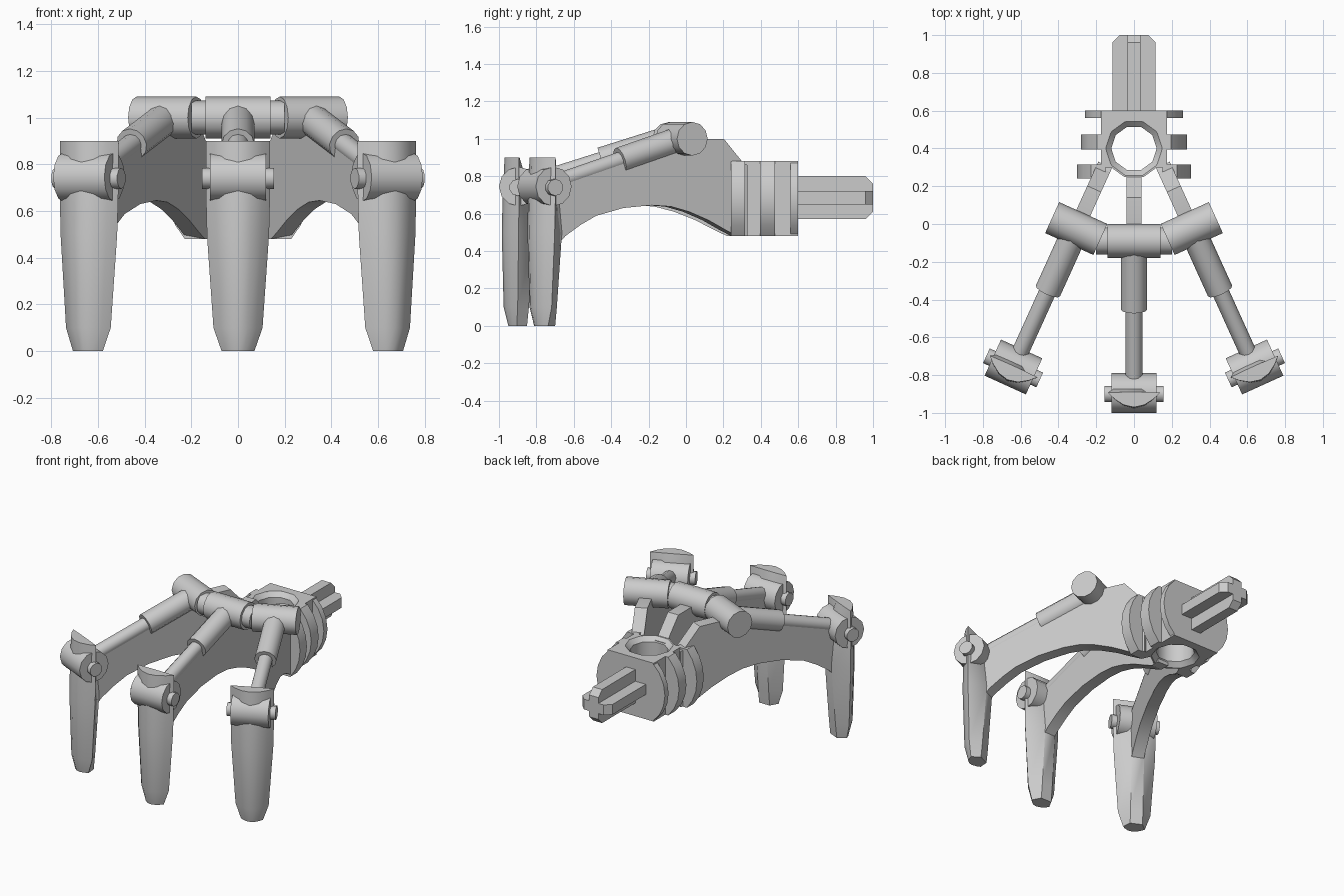
import bpy, bmesh
from math import sin, cos, asin, pi, radians
from mathutils import Matrix, Vector

if "Cube" in bpy.data.objects:
    bpy.data.objects.remove(bpy.data.objects["Cube"])

PIVOT = Vector((0, 0.65, 0))          # the three fingers fan out around this point
FAN = radians(24.4)


def finish(name, bm, angle=40):
    bmesh.ops.recalc_face_normals(bm, faces=bm.faces)
    me = bpy.data.meshes.new(name)
    bm.to_mesh(me)
    bm.free()
    me.shade_smooth()
    me.set_sharp_from_angle(angle=radians(angle))
    ob = bpy.data.objects.new(name, me)
    bpy.context.collection.objects.link(ob)
    return ob


def loft(name, rings, angle=40):
    bm = bmesh.new()
    vs = [[bm.verts.new(p) for p in r] for r in rings]
    n = len(vs[0])
    for a, b in zip(vs, vs[1:]):
        for i in range(n):
            bm.faces.new((a[i], a[(i + 1) % n], b[(i + 1) % n], b[i]))
    bm.faces.new(vs[0])
    bm.faces.new(vs[-1])
    return finish(name, bm, angle)


def prism(name, pts, axis, lo, hi, angle=20):
    """Extrude a 2D outline along axis 0, 1 or 2."""
    def ring(h):
        out = []
        for p in pts:
            q = list(p)
            q.insert(axis, h)
            out.append(q)
        return out
    return loft(name, [ring(lo), ring(hi)], angle)


def rod(name, a, b, r, sides=12):
    a, b = Vector(a), Vector(b)
    d = b - a
    m = Matrix.Translation((a + b) / 2) @ d.to_track_quat('Z', 'Y').to_matrix().to_4x4()
    bm = bmesh.new()
    bmesh.ops.create_cone(bm, cap_ends=True, segments=sides, radius1=r, radius2=r,
                          depth=d.length, matrix=m)
    return finish(name, bm)


# Claw: curved front, wedge shaped back
def claw():
    rings = []
    for z, w, side, front, back in ((0, .07, -.905, -.95, -.85), (.1, .105, -.9, -.975, -.84),
                                    (.5, .133, -.895, -.985, -.81), (.7, .138, -.893, -.98, -.83),
                                    (.9, .138, -.892, -.97, -.89)):
        ring = [(w * t, side + (front - side) * (1 - t * t), z)
                for t in (-1, -.75, -.4, 0, .4, .75, 1)]
        rings.append(ring + [(.04, back, z), (-.04, back, z)])
    return loft("claw", rings, 38)


# One finger, modelled along -y
arm_outline = [(-.85, .42), (-.79, .48), (-.70, .54), (-.61, .588), (-.45, .63), (-.283, .645),
               (-.17, .638), (-.063, .61), (.05, .565), (.156, .51), (.22, .48), (.28, .48),
               (.28, .86), (.255, .87), (.14, 1.0), (-.09, 1.0), (-.86, .755)]
shoulder, knuckle = Vector((0, -.09, 1.0)), Vector((0, -.895, .745))
split = shoulder.lerp(knuckle, .45)
finger = [
    claw(),
    prism("arm_plate", arm_outline, 0, -.04, .04),
    rod("shoulder_barrel", (-.14, -.09, 1), (.14, -.09, 1), .09),
    rod("piston_sleeve", shoulder, split, .07),
    rod("piston_rod", shoulder, knuckle, .045),
    rod("knuckle_barrel", (-.12, -.895, .745), (.12, -.895, .745), .105),
    rod("knuckle_pin", (-.155, -.9, .74), (.155, -.9, .74), .045, 10),
]
for ob in finger:
    for side, tag in ((-1, "left"), (1, "right")):
        c = ob.copy()
        c.name = tag + "_" + ob.name
        c.matrix_world = (Matrix.Translation(PIVOT) @ Matrix.Rotation(side * FAN, 4, 'Z')
                          @ Matrix.Translation(-PIVOT))
        bpy.context.collection.objects.link(c)
    ob.name = "middle_" + ob.name

# Link between the three shoulder barrels
rod("shoulder_link", (-.2, -.09, 1), (.2, -.09, 1), .072)

# Hub block with a round notch for the collar
r, cy = .15, .40
a0 = asin(.10 / r)
arc = [(r * cos(t), cy + r * sin(t)) for t in
       [pi + a0 - i * (pi + 2 * a0) / 12 for i in range(13)]]
prism("hub_block", [(.175, .3), (.175, .6), (-.175, .6), (-.175, .3)] + arc, 2, .48, .88)

# Open collar through the hub
bm = bmesh.new()
loops = [[bm.verts.new((q * cos(i * pi / 5), cy + q * sin(i * pi / 5), z)) for i in range(10)]
         for q, z in ((.16, .48), (.16, .88), (.15, .88), (.12, .85), (.12, .51), (.15, .48))]
for a, b in zip(loops, loops[1:] + loops[:1]):
    for i in range(10):
        j = (i + 1) % 10
        bm.faces.new((a[i], a[j], b[j], b[i]))
finish("hub_collar", bm)

# Curved side ribs, getting larger toward the front
for s in (-1, 1):
    for y0, y1, R in ((.24, .315, .303), (.395, .475, .28), (.56, .6, .26)):
        a = asin(.2 / R)
        pts = [(s * R * cos(-a + i * a / 3), .68 + R * sin(-a + i * a / 3)) for i in range(7)]
        prism("hub_rib", pts + [(s * .15, .88), (s * .15, .48)], 1, y0, y1, 35)

# Cross shaped mounting shaft
w, c = .115, .04
tongue = [(-w, .58), (w, .58), (w, 1 - c), (w - c, 1), (c - w, 1), (-w, 1 - c)]
prism("shaft_flat_blade", tongue, 2, .65, .72)
prism("shaft_upright_blade", [(y, x + .685) for x, y in tongue], 0, -.035, .035)
